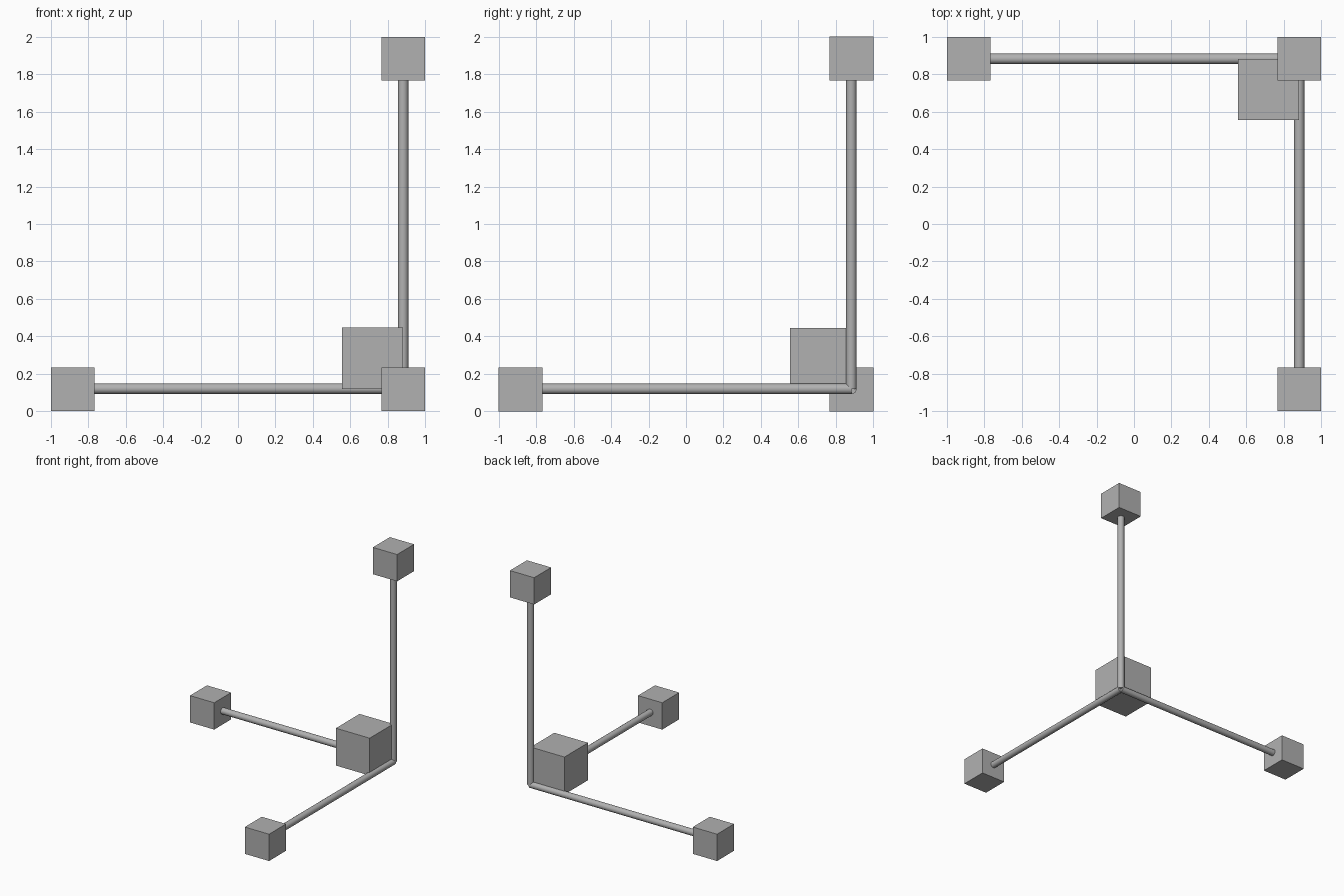
import bpy
from mathutils import Vector

if "Cube" in bpy.data.objects:
    bpy.data.objects.remove(bpy.data.objects["Cube"])

CORNER = Vector((0.882, 0.882, 0.12))   # where the three rods meet
ROD_R, ROD_END = 0.028, 1.66
END_SIZE, HUB_SIZE = 0.234, 0.326

grey = bpy.data.materials.new("dark_grey")
grey.diffuse_color = (0.44, 0.44, 0.44, 1)
grey.use_nodes = True
grey.node_tree.nodes["Principled BSDF"].inputs["Base Color"].default_value = grey.diffuse_color


def finish(name):
    bpy.context.object.name = name
    bpy.context.object.data.materials.append(grey)


def box(name, centre, size):
    bpy.ops.mesh.primitive_cube_add(size=size, location=centre)
    finish(name)


def rod(name, start, direction, length):
    bpy.ops.mesh.primitive_cylinder_add(
        vertices=16, radius=ROD_R, depth=length,
        location=start + direction * length / 2,
        rotation=direction.to_track_quat('Z', 'Y').to_euler())
    finish(name)
    bpy.ops.object.shade_smooth_by_angle()


# Axis rods, each with a cube handle on its far end
end_corner = Vector((0.883, 0.883, 0.117))
for axis, direction in (("x", Vector((-1, 0, 0))),
                        ("y", Vector((0, -1, 0))),
                        ("z", Vector((0, 0, 1)))):
    rod(axis + "_rod", CORNER, direction, ROD_END)
    box(axis + "_handle", end_corner + direction * 1.766, END_SIZE)

# Larger centre cube tucked into the corner
half = HUB_SIZE / 2
box("centre_handle", CORNER + Vector((-half, -half, half)), HUB_SIZE)
